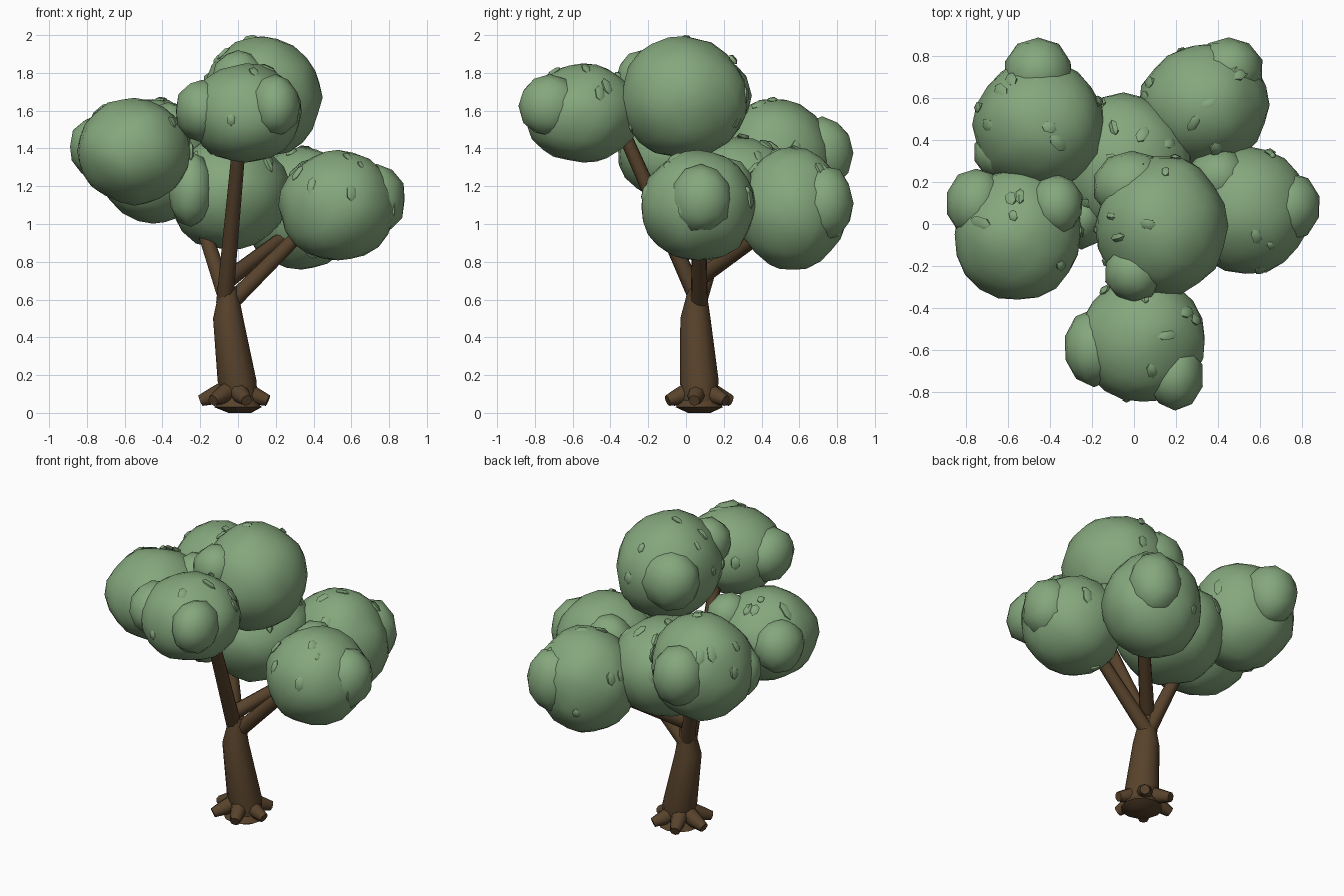
import bpy, bmesh, math, random
from mathutils import Vector, Matrix, noise

random.seed(4)
cube = bpy.data.objects.get("Cube")
if cube:
    bpy.data.objects.remove(cube)


def material(name, rgb):
    m = bpy.data.materials.new(name)
    m.use_nodes = True
    m.diffuse_color = (*rgb, 1)
    m.node_tree.nodes["Principled BSDF"].inputs["Base Color"].default_value = (*rgb, 1)
    return m


LEAF = material("leaf green", (0.235, 0.39, 0.205))
BARK = material("bark brown", (0.098, 0.056, 0.025))


def finish(bm, name, mat, angle=50):
    me = bpy.data.meshes.new(name)
    bm.to_mesh(me)
    bm.free()
    me.materials.append(mat)
    ob = bpy.data.objects.new(name, me)
    bpy.context.collection.objects.link(ob)
    bpy.ops.object.select_all(action="DESELECT")
    ob.select_set(True)
    bpy.context.view_layer.objects.active = ob
    bpy.ops.object.shade_smooth_by_angle(angle=math.radians(angle))
    return ob


# Tapered tube through (x, y, z, radius) points, level or square to the path
def tube(bm, points, sides=10, level=False):
    rings = []
    axis = Vector(points[-1][:3]) - Vector(points[0][:3])
    turn = Matrix() if level else axis.to_track_quat("Z", "Y").to_matrix().to_4x4()
    for x, y, z, r in points:
        place = Matrix.Translation((x, y, z)) @ turn
        rings.append(bmesh.ops.create_circle(
            bm, segments=sides, radius=r, matrix=place)["verts"])
    for a, b in zip(rings, rings[1:]):
        for i in range(sides):
            j = (i + 1) % sides
            bm.faces.new((a[i], a[j], b[j], b[i]))
    bm.faces.new(rings[0])
    bm.faces.new(rings[-1])
    bmesh.ops.recalc_face_normals(bm, faces=bm.faces)


# Slightly uneven leafy ball
def ball(bm, centre, size, subdivisions=3):
    c = Vector(centre)
    verts = bmesh.ops.create_icosphere(bm, subdivisions=subdivisions, radius=1)["verts"]
    for v in verts:
        wobble = 1.01 + 0.06 * noise.noise(v.co * 2 + c * 9)
        v.co = c + Vector(a * s for a, s in zip(v.co, size)) * wobble


# Small pointed leaves, nearly flush with the upper part of a ball
def sprigs(bm, centre, size, count):
    for _ in range(count):
        d = Vector((random.gauss(0, 1), random.gauss(0, 1), random.gauss(0.7, 0.7))).normalized()
        spot = Vector(centre) + Vector(a * s for a, s in zip(d, size))
        s = random.uniform(0.02, 0.035)
        turn = d.to_track_quat("X", "Z").to_matrix().to_4x4()
        shape = Matrix.Diagonal((0.018, s, s * random.uniform(1.2, 2), 1))
        bmesh.ops.create_uvsphere(bm, u_segments=5, v_segments=3, radius=1,
                                  matrix=Matrix.Translation(spot) @ turn @ shape)


# Trunk
bm = bmesh.new()
tube(bm, [(.02, .07, .02, .085), (-.005, .07, .17, .103), (-.052, .05, .5, .08),
          (-.05, .06, .67, .045)], 12, level=True)
finish(bm, "trunk", BARK)

# Shallow bowl under the trunk
bm = bmesh.new()
tube(bm, [(.01, .07, 0, .06), (0, .07, .03, .125), (0, .07, .08, .09)], 12, level=True)
finish(bm, "root_base", BARK)

# Roots
bm = bmesh.new()
for i in range(6):
    a = math.tau * i / 6 - 0.15
    c, s = math.cos(a), math.sin(a)
    tube(bm, [(-.02 + .03 * c, .07 + .03 * s, .125, .055),
              (-.02 + .11 * c, .07 + .11 * s, .09, .046),
              (-.02 + .18 * c, .07 + .18 * s, .065, .03)], 8)
finish(bm, "roots", BARK)

# Branches from the fork to the crowns
branches = {
    "front_branch": [(-.07, .07, .58), (.01, -.32, 1.46)],
    "left_branch": [(-.04, .07, .58), (.38, .07, 1.0)],
    "back_left_branch": [(-.06, .05, .7), (.28, .42, .96)],
    "back_right_branch": [(-.06, .07, .6), (-.2, .2, 1.02)],
}
for name, (start, end) in branches.items():
    bm = bmesh.new()
    tube(bm, [(*start, .046), (*end, .036)], 9)
    finish(bm, name, BARK)

# Leafy crowns: centre, size, then smaller bumps as centre and size
crowns = {
    "top_crown": [(.13, -.01, 1.67), (.31, .335, .32),
                  [(-.01, .18, 1.68), (.19, .17, .19)], [(0, -.23, 1.77), (.14, .14, .15)]],
    "front_crown": [(.04, -.545, 1.585), (.295, .3, .26),
                    [(-.19, -.59, 1.6), (.145, .18, .165)],
                    [(.195, -.72, 1.625), (.135, .165, .165)]],
    "right_crown": [(-.55, -.05, 1.385), (.3, .31, .275),
                    [(-.75, .1, 1.41), (.145, .165, .165)],
                    [(-.37, .09, 1.5), (.13, .145, .145)]],
    "back_right_crown": [(-.45, .47, 1.335), (.31, .31, .325),
                         [(-.455, .72, 1.375), (.165, .165, .19)],
                         [(-.62, .34, 1.31), (.145, .13, .17)]],
    "back_left_crown": [(.335, .565, 1.08), (.305, .29, .32),
                        [(.45, .73, 1.11), (.165, .16, .2)]],
    "left_crown": [(.53, .065, 1.095), (.31, .3, .29),
                   [(.735, .08, 1.13), (.155, .165, .185)],
                   [(.4, .22, 1.19), (.15, .14, .16)]],
    "middle_crown": [(-.05, .275, 1.165), (.315, .34, .3),
                     [(-.25, .03, 1.18), (.12, .145, .195)]],
}
for name, (centre, size, *bumps) in crowns.items():
    bm = bmesh.new()
    ball(bm, centre, size)
    for bump_centre, bump_size in bumps:
        ball(bm, bump_centre, bump_size, 2)
    finish(bm, name, LEAF, 60)
    bm = bmesh.new()
    sprigs(bm, centre, size, 10)
    finish(bm, name + "_leaves", LEAF)
